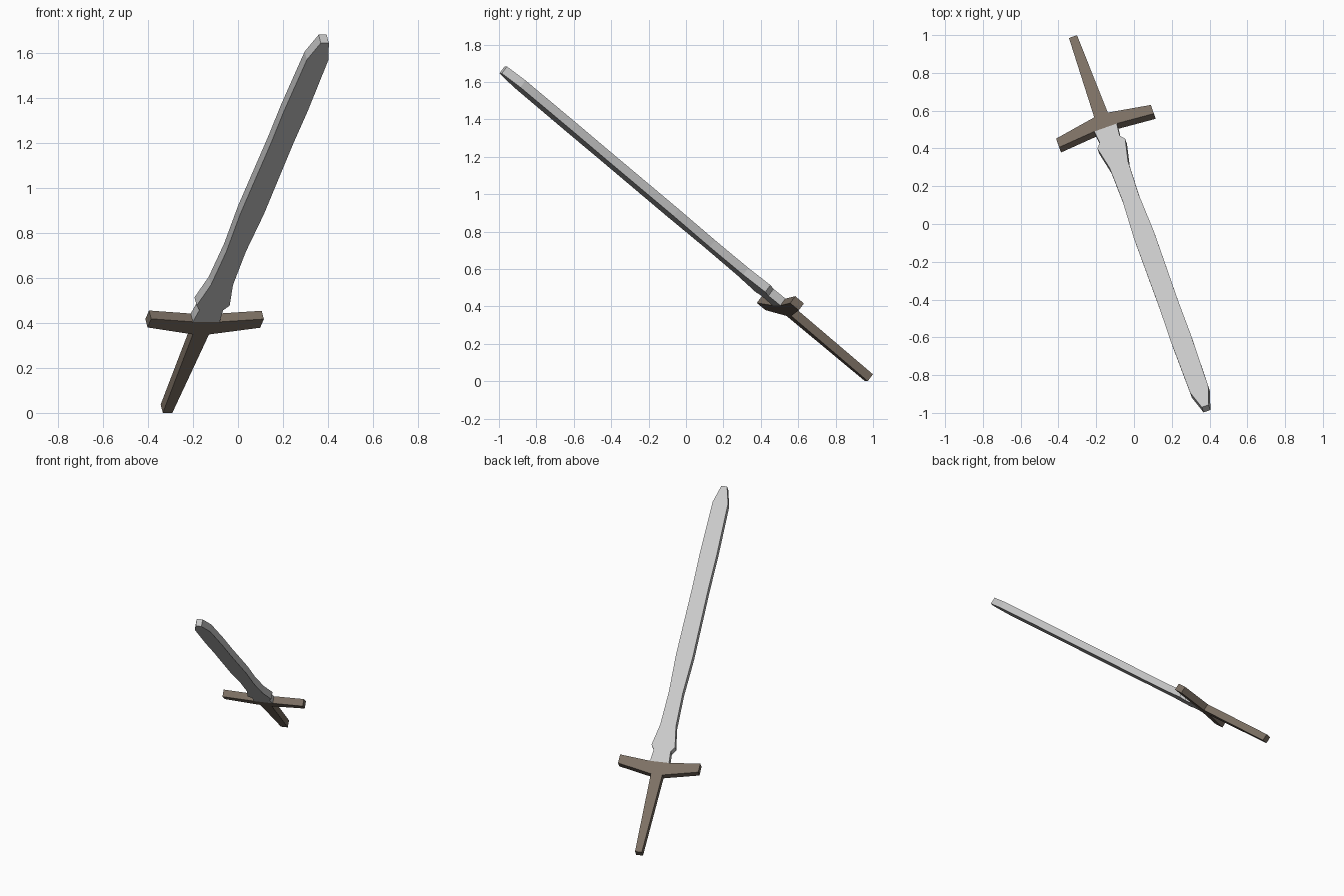
import bpy, bmesh
from mathutils import Vector, Matrix

if "Cube" in bpy.data.objects:
    bpy.data.objects.remove(bpy.data.objects["Cube"])

THICK = 0.047

# Sword frame: u runs from handle end to tip, w across the blade, d through it
u = Vector((0.264, -0.738, 0.621)).normalized()
w = Vector((0.932, 0.362, -0.025))
w = (w - u * w.dot(u)).normalized()
d = w.cross(u)
origin = Vector((-0.323, 0.992, 0.037))
frame = Matrix.Translation(origin) @ Matrix((w, u, d)).transposed().to_4x4()


def material(name, color):
    m = bpy.data.materials.new(name)
    m.diffuse_color = (*color, 1)
    m.use_nodes = True
    m.node_tree.nodes["Principled BSDF"].inputs["Base Color"].default_value = m.diffuse_color
    return m


def slab(name, half, mat):
    """Mirror a half outline of (half width, distance along) and extrude it."""
    outline = half + [(-q, s) for q, s in reversed(half) if q > 0]
    bm = bmesh.new()
    face = bm.faces.new([bm.verts.new((q, s, 0)) for q, s in outline])
    ext = bmesh.ops.extrude_face_region(bm, geom=[face])
    verts = [g for g in ext["geom"] if isinstance(g, bmesh.types.BMVert)]
    bmesh.ops.translate(bm, verts=verts, vec=(0, 0, THICK))
    bmesh.ops.recalc_face_normals(bm, faces=bm.faces)
    bm.transform(frame)
    me = bpy.data.meshes.new(name)
    bm.to_mesh(me)
    bm.free()
    me.materials.append(mat)
    ob = bpy.data.objects.new(name, me)
    bpy.context.collection.objects.link(ob)
    return ob


steel = material("light steel", (0.58, 0.58, 0.58))
wood = material("dull brown", (0.202, 0.162, 0.127))

# Blade with flared shoulders, narrow waist and blunt tip
slab("blade", [(0.063, 0.652), (0.056, 0.735), (0.078, 0.768), (0.052, 0.917),
               (0.046, 1.155), (0.056, 1.423), (0.053, 1.92), (0.056, 2.16),
               (0.051, 2.53), (0.019, 2.65)], steel)

# Crossguard with ends swept slightly towards the tip
slab("crossguard", [(0.038, 0.562), (0.266, 0.611), (0.266, 0.673), (0.063, 0.652)], wood)

# Handle widening towards the guard
slab("handle", [(0.0225, 0.0), (0.038, 0.562)], wood)
